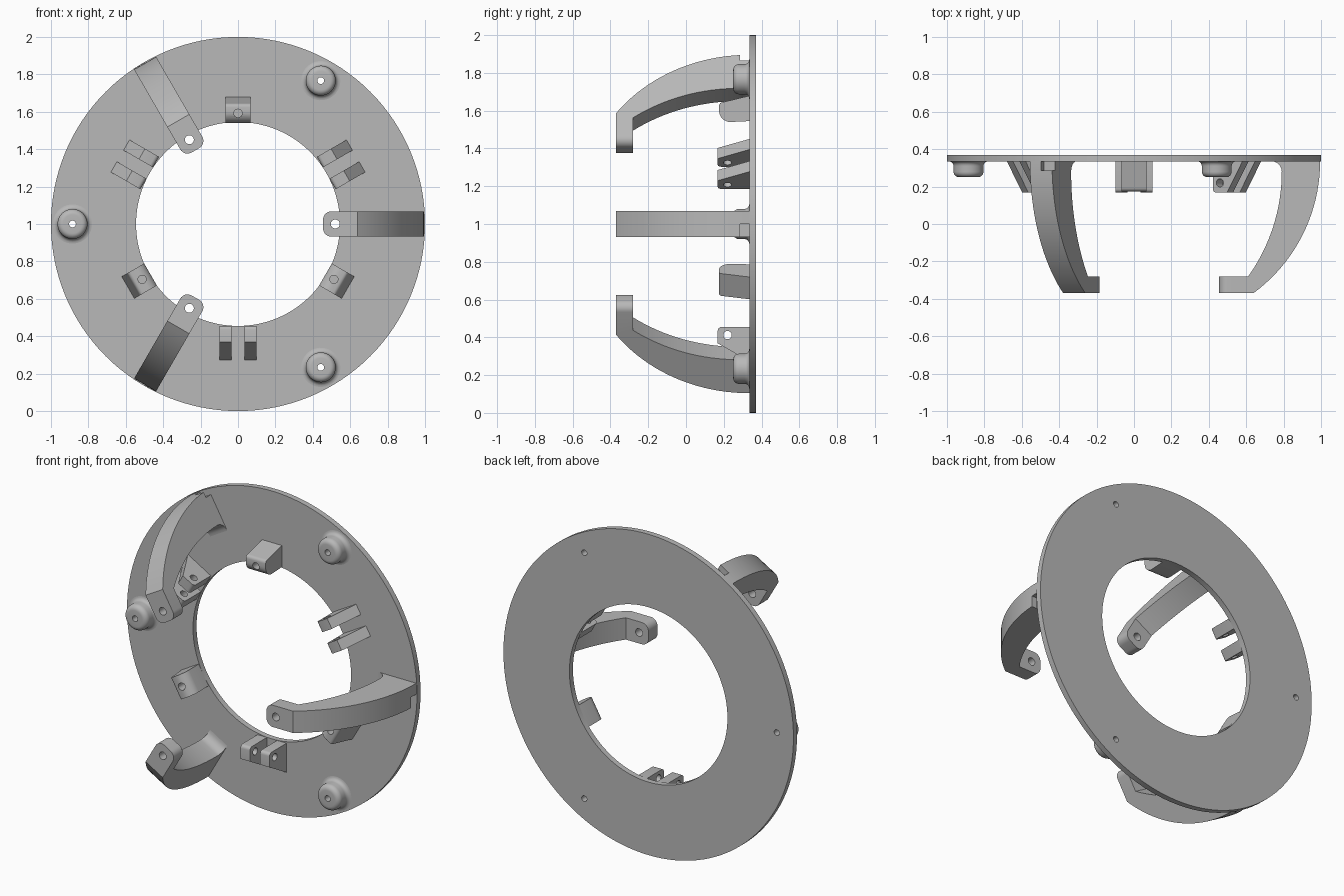
import bpy, bmesh
from math import cos, sin, pi, radians
from mathutils import Matrix, Vector

cube = bpy.data.objects.get("Cube")
if cube:
    bpy.data.objects.remove(cube)

grey = bpy.data.materials.new("plain grey")
grey.use_nodes = True
COLOUR = (0.48, 0.48, 0.48, 1)
grey.diffuse_color = COLOUR
grey.node_tree.nodes["Principled BSDF"].inputs["Base Color"].default_value = COLOUR

# Local frame of every part: x = outward radius, y = depth, z = around the ring
PLATE_FRONT, PLATE_BACK = 0.335, 0.37
BOSS_RADIUS = 0.885


def arc(cx, cy, r, start, end, n):
    steps = [radians(start + (end - start) * i / n) for i in range(n + 1)]
    return [(cx + r * cos(a), cy + r * sin(a)) for a in steps]


def make_object(name, bm):
    bmesh.ops.recalc_face_normals(bm, faces=bm.faces)
    mesh = bpy.data.meshes.new(name)
    bm.to_mesh(mesh)
    bm.free()
    mesh.materials.append(grey)
    ob = bpy.data.objects.new(name, mesh)
    bpy.context.collection.objects.link(ob)
    return ob


def prism(name, profile, z0, z1, round_tip=0):
    bm = bmesh.new()
    face = bm.faces.new([bm.verts.new((x, y, z0)) for x, y in profile])
    ext = bmesh.ops.extrude_face_region(bm, geom=[face])
    top = [g for g in ext["geom"] if isinstance(g, bmesh.types.BMVert)]
    bmesh.ops.translate(bm, verts=top, vec=(0, 0, z1 - z0))
    if round_tip:
        tip = min(v.co.x for v in bm.verts)
        edges = [e for e in bm.edges
                 if all(abs(v.co.x - tip) < 1e-4 for v in e.verts)
                 and abs(e.verts[0].co.z - e.verts[1].co.z) < 1e-4]
        bmesh.ops.bevel(bm, geom=edges, offset=round_tip, segments=8,
                        profile=0.5, affect='EDGES')
    return make_object(name, bm)


def lathe(name, profile, steps):
    # Closed profile of (radius, y) turned about the y axis
    bm = bmesh.new()
    rings = [[bm.verts.new((r * cos(2 * pi * i / steps), y, r * sin(2 * pi * i / steps)))
              for r, y in profile] for i in range(steps)]
    n = len(profile)
    for i in range(steps):
        a, b = rings[i], rings[(i + 1) % steps]
        for j in range(n):
            k = (j + 1) % n
            bm.faces.new((a[j], a[k], b[k], b[j]))
    return make_object(name, bm)


def drill(radius, depth, centre, axis):
    bm = bmesh.new()
    turn = Matrix.Rotation(pi / 2, 4, 'X') if axis == 'Y' else Matrix()
    bmesh.ops.create_cone(bm, cap_ends=True, segments=24, radius1=radius, radius2=radius,
                          depth=depth, matrix=Matrix.Translation(centre) @ turn)
    return make_object("cutter", bm)


def cut(ob, cutter):
    mod = ob.modifiers.new("cut", 'BOOLEAN')
    mod.operation = 'DIFFERENCE'
    mod.solver = 'EXACT'
    mod.object = cutter
    bpy.context.view_layer.update()
    evaluated = ob.evaluated_get(bpy.context.evaluated_depsgraph_get())
    ob.modifiers.clear
    new_mesh = bpy.data.meshes.new_from_object(evaluated)
    ob.modifiers.clear()
    ob.data = new_mesh
    bpy.data.objects.remove(cutter)


def smooth(ob):
    bpy.ops.object.select_all(action='DESELECT')
    ob.select_set(True)
    bpy.context.view_layer.objects.active = ob
    bpy.ops.object.shade_smooth_by_angle(angle=radians(30))


def place(ob, angle, radius=0):
    ob.matrix_world = (Matrix.Translation((0, 0, 1)) @ Matrix.Rotation(-radians(angle), 4, 'Y')
                       @ Matrix.Translation((radius, 0, 0)))


def repeat(ob, first_angle, radius=0):
    # Three copies, evenly spaced round the ring
    smooth(ob)
    base = ob.name
    for i in range(3):
        copy = ob if i == 0 else ob.copy()
        if i:
            bpy.context.collection.objects.link(copy)
        copy.name = f"{base}_{i + 1}"
        place(copy, first_angle + 120 * i, radius)


# Flat ring plate with three screw holes
plate = lathe("ring_plate", [(0.545, PLATE_FRONT), (1, PLATE_FRONT),
                             (1, PLATE_BACK), (0.545, PLATE_BACK)], 128)
for a in (60, 180, 300):
    spot = Vector((BOSS_RADIUS * cos(radians(a)), 0.35, BOSS_RADIUS * sin(radians(a))))
    cut(plate, drill(0.018, 0.2, spot, 'Y'))
smooth(plate)
place(plate, 0)

# Round screw bosses with a flared foot
boss = lathe("screw_boss",
             [(0.018, 0.34), (0.018, 0.25)]
             + arc(0.05, 0.28, 0.03, -90, 0, 6)
             + arc(0.105, 0.31, 0.025, 180, 90, 5) + [(0.105, 0.34)], 40)
repeat(boss, 60, BOSS_RADIUS)

# Curved arms reaching forward, with a rounded, drilled tip
arm = prism("curved_arm",
            [(0.995, 0.34)] + arc(0.12, 0.335, 0.875, 0, -53.7, 20)
            + [(0.455, -0.37), (0.455, -0.28)]
            + arc(-0.174, 0.28, 0.964, -35.5, 0, 16)
            + arc(0.735, 0.28, 0.055, 0, 90, 6)[1:] + [(0.735, 0.34)],
            -0.068, 0.068, round_tip=0.045)
cut(arm, drill(0.024, 0.3, (0.52, -0.32, 0), 'Y'))
cut(arm, prism("cutter", [(0.96, 0.287), (1.1, 0.287), (1.1, 0.36), (0.96, 0.36)], -0.1, 0))
repeat(arm, 0)

# Single lugs with a blind hole in the front
lug = prism("single_lug",
            [(0.68, 0.34), (0.645, 0.195)] + arc(0.625, 0.195, 0.02, 0, -90, 4)
            + arc(0.6, 0.235, 0.06, -90, -180, 8) + [(0.545, 0.34)], -0.068, 0.068)
cut(lug, drill(0.022, 0.2, (0.592, 0.2, 0), 'Y'))
repeat(lug, 90)

# Forked lugs: two prongs with a cross hole
fork_profile = ([(0.73, 0.34), (0.632, 0.168)]
                + arc(0.565, 0.188, 0.02, -90, -180, 4) + [(0.545, 0.34)])
for side, z0 in (("left", 0.035), ("right", -0.1)):
    prong = prism(f"fork_prong_{side}", fork_profile, z0, z0 + 0.065)
    cut(prong, drill(0.022, 0.4, (0.588, 0.22, 0), 'Z'))
    repeat(prong, 30)
